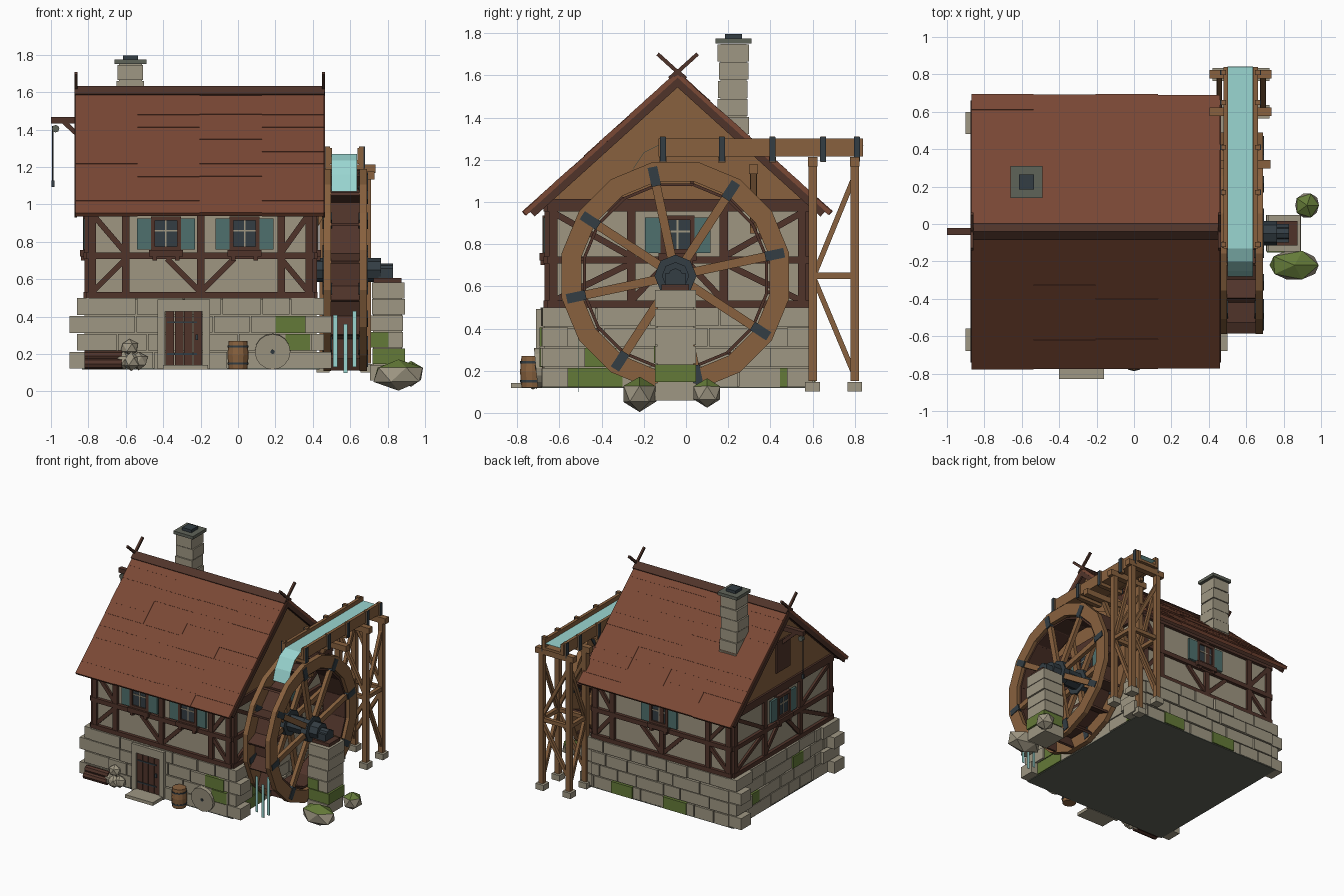
import bpy, bmesh, math, random
from mathutils import Vector, Matrix

random.seed(4)
R = random.uniform
cube = bpy.data.objects.get("Cube")
if cube:
    bpy.data.objects.remove(cube, do_unlink=True)

COLOURS = {"stone": "9F9783", "plaster": "9F9681", "dark_timber": "50342A", "wood": "88613E",
           "roof_tile": "7A4835", "moss": "647A38", "teal_paint": "4E706D", "iron": "333D43",
           "water": "9AD6D1", "dark_stone": "5F6359"}


def linear(h):
    return [((int(h[i:i + 2], 16) / 255 + 0.055) / 1.055) ** 2.4 for i in (0, 2, 4)] + [1]


MATS = {}
for key, code in COLOURS.items():
    m = MATS[key] = bpy.data.materials.new(key)
    m.use_nodes = True
    m.diffuse_color = linear(code)
    bsdf = m.node_tree.nodes["Principled BSDF"]
    bsdf.inputs["Base Color"].default_value = linear(code)
    bsdf.inputs["Roughness"].default_value = 0.9

X, Y, Z = Vector((1, 0, 0)), Vector((0, 1, 0)), Vector((0, 0, 1))


class Part:
    """Collects primitives into one flat shaded object."""
    def __init__(self, name):
        self.name, self.bm, self.mats = name, bmesh.new(), []

    def paint(self, faces, mat):
        if mat not in self.mats:
            self.mats.append(mat)
        for f in faces:
            f.material_index = self.mats.index(mat)

    def box(self, c, size, mat, axes=(X, Y, Z)):
        m = Matrix([a * s for a, s in zip(axes, size)]).transposed().to_4x4()
        vs = bmesh.ops.create_cube(self.bm, size=1, matrix=Matrix.Translation(c) @ m)["verts"]
        self.paint({f for v in vs for f in v.link_faces}, mat)

    def beam(self, a, b, w, d, mat, n=X):
        a, b = Vector(a), Vector(b)
        t = (b - a).normalized()
        self.box((a + b) / 2, ((b - a).length, w, d), mat, (t, n.cross(t), n))

    def cyl(self, a, b, r, mat, n=8, r2=None):
        a, b = Vector(a), Vector(b)
        m = Matrix.Translation((a + b) / 2) @ (b - a).to_track_quat("Z", "Y").to_matrix().to_4x4()
        vs = bmesh.ops.create_cone(self.bm, cap_ends=True, segments=n, radius1=r, depth=(b - a).length,
                                   radius2=r if r2 is None else r2, matrix=m)["verts"]
        self.paint({f for v in vs for f in v.link_faces}, mat)

    def prism(self, outline, x0, x1, mat):
        """Extrude a (y, z) outline along x."""
        rings = [[self.bm.verts.new((x, y, z)) for y, z in outline] for x in (x0, x1)]
        n = len(outline)
        fs = [self.bm.faces.new(r) for r in rings]
        fs += [self.bm.faces.new((rings[0][i], rings[0][(i + 1) % n], rings[1][(i + 1) % n], rings[1][i]))
               for i in range(n)]
        self.paint(fs, mat)

    def rock(self, c, size, jitter, mat, top=None):
        vs = bmesh.ops.create_icosphere(self.bm, subdivisions=1, radius=1)["verts"]
        for v in vs:
            v.co = Vector(c) + Vector([a * s * R(1 - jitter, 1) for a, s in zip(v.co, size)])
        fs = {f for v in vs for f in v.link_faces}
        self.paint(fs, mat)
        if top:
            self.bm.normal_update()
            self.paint([f for f in fs if f.normal.z > 0.3], top)

    def done(self):
        bmesh.ops.recalc_face_normals(self.bm, faces=self.bm.faces)
        me = bpy.data.meshes.new(self.name)
        self.bm.to_mesh(me)
        self.bm.free()
        for k in self.mats:
            me.materials.append(MATS[k])
        bpy.context.collection.objects.link(bpy.data.objects.new(self.name, me))


# Walls: origin, direction along the wall, outward normal, half length
CX, CY, HX, HY = -0.2, -0.04, 0.6, 0.61
WALLS = {"front": (Vector((CX, CY - HY, 0)), X, -Y, HX), "back": (Vector((CX, CY + HY, 0)), X, Y, HX),
         "left": (Vector((CX - HX, CY, 0)), Y, -X, HY), "right": (Vector((CX + HX, CY, 0)), Y, X, HY)}


def wpos(w, u, z, out):
    o, U, N, _ = WALLS[w]
    return o + U * u + N * out + Z * z


def wbox(p, w, u, z, out, size, mat):
    p.box(wpos(w, u, z, out), size, mat, (WALLS[w][1], Z, WALLS[w][2]))


# Stone foundation with coursed blocks, mossy blocks and alternating corner stones
MOSSY = [("front", 2, 0.48, 0.16), ("front", 1, 0.52, 0.13), ("right", 0, -0.4, 0.28), ("right", 1, -0.39, 0.2),
         ("right", 0, 0.51, 0.05), ("back", 0, 0.33, 0.18), ("back", 0, -0.13, 0.2),
         ("left", 1, 0.4, 0.13), ("left", 2, -0.15, 0.13)]
p = Part("stone_foundation")
p.box((CX, CY, 0.31), (1.24, 1.26, 0.37), "stone")
p.box((CX, CY, 0.121), (1.27, 1.29, 0.008), "dark_stone")
for w, (o, U, N, half) in WALLS.items():
    for row in range(4):
        u = -half
        while u < half - 0.02:
            ln = min(R(0.13, 0.27), half - u)
            wbox(p, w, u + ln / 2, 0.167 + row * 0.096, R(0.012, 0.022), (ln - 0.008, 0.088, 0.04), "stone")
            u += ln
for w, row, u, ln in MOSSY:
    wbox(p, w, u, 0.167 + row * 0.096, 0.025, (ln, 0.09, 0.04), "moss")
for sx in (-1, 1):
    for sy in (-1, 1):
        for row in range(4):
            lx, ly, reach = (0.2, 0.12, 0.1) if row % 2 == 0 else (0.13, 0.2, 0.06)
            p.box((CX + sx * (HX + reach - lx / 2), CY + sy * (HY + 0.03 - ly / 2), 0.167 + row * 0.096),
                  (lx, ly, 0.09), "stone")
p.done()

# Plaster storey and boarded attic
p = Part("plaster_walls")
p.box((CX, CY, 0.74), (2 * HX, 2 * HY, 0.5), "plaster")
p.done()
p = Part("attic_gables")
p.prism([(CY - 0.62, 0.97), (CY + 0.62, 0.97), (CY + 0.62, 1.0), (CY, 1.56), (CY - 0.62, 1.0)],
        CX - HX - 0.01, CX + HX + 0.01, "wood")
p.done()

# Half-timber frame
p = Part("timber_frame")
for w, (o, U, N, half) in WALLS.items():
    e = half - 0.02
    inner = (-0.4, 0, 0.43) if U == X else (-0.22, 0.22)
    for z, h in ((0.515, 0.035), (0.725, 0.035), (0.985, 0.06)):
        wbox(p, w, 0, z, 0.005, (2 * half + 0.02, h, 0.04), "dark_timber")
    for u in (-e, e) + inner:
        wbox(p, w, u, 0.74, 0.004, (0.04, 0.47, 0.036), "dark_timber")
    for s, i in ((-1, inner[0]), (1, inner[-1])):
        for z0, z1 in ((0.53, 0.71), (0.95, 0.74)):
            p.beam(wpos(w, s * e, z0, 0.002), wpos(w, i, z1, 0.002), 0.03, 0.03, "dark_timber", N)
    for a, b in (((0, 0.18), (0, -0.18)) if U == X else ((-0.22, -0.05), (0.22, 0.05))):
        p.beam(wpos(w, a, 0.53, 0.002), wpos(w, b, 0.71, 0.002), 0.03, 0.03, "dark_timber", N)
p.done()


def window(w, u, tag):
    p = Part("window_" + tag)
    wbox(p, w, u, 0.845, 0.003, (0.14, 0.16, 0.03), "iron")
    for s in (-1, 1):
        wbox(p, w, u + s * 0.07, 0.845, 0.012, (0.022, 0.18, 0.036), "dark_timber")
        wbox(p, w, u, 0.845 + s * 0.08, 0.012, (0.15, 0.022, 0.036), "dark_timber")
        wbox(p, w, u + s * 0.118, 0.842, 0.017, (0.075, 0.168, 0.018), "teal_paint")
        wbox(p, w, u + s * 0.06, 0.715, 0.025, (0.025, 0.03, 0.03), "dark_timber")
    wbox(p, w, u, 0.845, 0.018, (0.008, 0.15, 0.008), "plaster")
    wbox(p, w, u, 0.86, 0.018, (0.13, 0.008, 0.008), "plaster")
    wbox(p, w, u, 0.74, 0.022, (0.18, 0.035, 0.045), "dark_timber")
    p.done()


for w, u, tag in (("front", -0.185, "front_left"), ("front", 0.235, "front_right"), ("back", 0.02, "back"),
                  ("left", 0, "left"), ("right", 0, "right")):
    window(w, u, tag)

# Roof: deck, lapped tile courses, bargeboards, crossed finials and ridge boards
SLOPE = math.atan2(0.66, 0.73)
p, deck = Part("roof_tiles"), Part("roof_deck_and_bargeboards")
for s in (-1, 1):
    d = Vector((0, s * math.cos(SLOPE), -math.sin(SLOPE)))
    n = Vector((0, s * math.sin(SLOPE), math.cos(SLOPE)))
    top = Vector((CX - 0.005, CY, 1.62))
    deck.box(top + d * 0.48 - n * 0.035, (1.31, 0.96, 0.025), "dark_timber", (X, d, n))
    rows, length, width, tilt = 10, 0.98, 0.3325, 0.01
    dd, nn = d * math.cos(tilt) + n * math.sin(tilt), n * math.cos(tilt) - d * math.sin(tilt)
    for r in range(rows):
        for col in range(4):
            at = top + d * ((r + 0.5) * length / rows + R(0, 0.008)) - n * R(0.011, 0.015)
            at.x = -0.87 + (col + 0.5) * width
            p.box(at, (width, length / rows + 0.014, 0.024), "roof_tile", (X, dd, nn))
    for x in (-0.867, 0.457):
        at = Vector((x, CY, top.z)) - n * 0.04
        deck.beam(at + d * 0.02, at + d * 0.965, 0.034, 0.014, "dark_timber")
        at += n * 0.037
        deck.beam(at + d * 0.03, at - d * 0.125, 0.018, 0.016, "dark_timber")
    deck.box(top + d * 0.022 + n * 0.002, (1.337, 0.06, 0.014), "dark_timber", (X, d, n))
deck.done()
p.done()

# Chimney
p = Part("chimney")
for i in range(7):
    p.box((-0.575 + R(-0.006, 0.006), 0.225 + R(-0.006, 0.006), 1.19 + i * 0.086),
          (R(0.135, 0.15), R(0.135, 0.15), 0.08), "stone")
p.box((-0.575, 0.225, 1.45), (0.125, 0.125, 0.6), "stone")
p.box((-0.575, 0.225, 1.763), (0.17, 0.17, 0.024), "dark_stone")
p.box((-0.575, 0.225, 1.785), (0.08, 0.08, 0.024), "iron")
p.done()

# Door with stone surround and step
p = Part("front_door")
for s in (-1, 1):
    wbox(p, "front", -0.09 + s * 0.12, 0.305, 0.03, (0.04, 0.37, 0.06), "stone")
wbox(p, "front", -0.09, 0.46, 0.03, (0.28, 0.065, 0.062), "stone")
for i in range(4):
    wbox(p, "front", -0.09 + (i - 1.5) * 0.05, 0.28, 0.025, (0.046, 0.3, 0.05), "dark_timber")
for z in (0.2, 0.37):
    wbox(p, "front", -0.1, z, 0.052, (0.16, 0.01, 0.006), "iron")
wbox(p, "front", -0.02, 0.29, 0.055, (0.014, 0.03, 0.01), "iron")
p.box((-0.28, -0.76, 0.13), (0.24, 0.14, 0.025), "stone")
p.done()

# Attic hatch and hoist on the left gable
p = Part("hoist_and_hatch")
p.box((-0.815, CY, 1.24), (0.012, 0.17, 0.24), "dark_timber")
p.beam((-1, CY, 1.45), (-0.8, CY, 1.45), 0.035, 0.035, "dark_timber", Y)
p.beam((-0.93, CY, 1.44), (-0.81, CY, 1.33), 0.025, 0.025, "dark_timber", Y)
p.cyl((-0.975, CY - 0.015, 1.405), (-0.975, CY + 0.015, 1.405), 0.02, "dark_stone")
p.cyl((-0.99, CY, 1.12), (-0.99, CY, 1.42), 0.004, "iron", 5)
p.box((-0.99, CY, 1.11), (0.016, 0.016, 0.035), "iron")
p.done()

# Water wheel
WY, WZ, N = -0.05, 0.65, 16


def polar(x, r, a):
    return Vector((x, WY + r * math.cos(a), WZ + r * math.sin(a)))


p = Part("water_wheel")
for i in range(N):
    a, b = math.tau * (i - 0.5) / N, math.tau * (i + 0.5) / N
    for x in (0.477, 0.67):
        quad = [polar(0, r, t) for r, t in ((0.455, a), (0.55, a), (0.55, b), (0.455, b))]
        p.prism([(v.y, v.z) for v in quad], x - 0.02, x + 0.02, "wood")
    p.beam(polar(0.573, 0.44, a), polar(0.573, 0.44, b), 0.014, 0.19, "dark_timber")
    p.beam(polar(0.573, 0.435, a), polar(0.573, 0.535, a + 0.12), 0.016, 0.17, "dark_timber")
for i in range(8):
    a = math.radians(12 + 45 * i)
    for x in (0.477, 0.67):
        p.beam(polar(x, 0.06, a), polar(x, 0.5, a), 0.042, 0.03, "wood")
        p.beam(polar(x, 0.435, a), polar(x, 0.527, a), 0.046, 0.05, "iron")
for x in (0.477, 0.67):
    p.cyl((x - 0.025, WY, WZ), (x + 0.025, WY, WZ), 0.1, "iron", 8)
p.cyl((0.41, WY, WZ), (0.765, WY, WZ), 0.065, "iron")
p.cyl((0.4, WY, WZ), (0.83, WY, WZ), 0.035, "iron")
p.done()

# Bearing pier
p = Part("bearing_pier")
for i in range(6):
    p.box((0.8 + R(-0.006, 0.006), -0.05, 0.1 + i * 0.088), (0.175, 0.195, 0.083),
          "moss" if i == 1 else "stone")
p.box((0.8, -0.05, 0.32), (0.155, 0.17, 0.5), "stone")
p.box((0.757, -0.06, 0.276), (0.094, 0.185, 0.08), "moss")
p.box((0.8, -0.05, 0.595), (0.15, 0.13, 0.025), "dark_timber")
p.box((0.79, -0.05, 0.63), (0.08, 0.1, 0.06), "iron")
p.done()

# Flume trough with side cleats and iron plates
p = Part("flume_trough")
for s in (-1, 1):
    x = 0.57 + s * 0.08
    p.box((x, 0.355, 1.258), (0.024, 0.97, 0.085), "wood")
    for y in (-0.11, 0.17, 0.41, 0.65, 0.81):
        p.box((x + s * 0.01, y, 1.25), (0.026, 0.026, 0.12), "wood")
        p.box((x + s * 0.025, y, 1.25), (0.008, 0.028, 0.118), "iron")
p.box((0.57, 0.355, 1.228), (0.15, 0.97, 0.02), "wood")
for y in (-0.11, 0.17, 0.41):
    p.box((0.57, y, 1.2), (0.2, 0.035, 0.025), "wood")
p.done()

# Flume trestle and wall bracket
p = Part("flume_trestle")
for y in (0.6, 0.8):
    p.box((0.57, y, 1.19), (0.33, 0.045, 0.045), "wood")
    p.beam((0.46, y, 0.25), (0.685, y, 0.62), 0.025, 0.025, "wood", Y)
    p.beam((0.685, y, 0.68), (0.46, y, 1.1), 0.025, 0.025, "wood", Y)
    p.box((0.57, y, 0.65), (0.23, 0.03, 0.03), "wood")
for x in (0.455, 0.69):
    for y in (0.6, 0.8):
        p.box((x, y, 0.66), (0.04, 0.04, 1.02), "wood")
        p.box((x, y, 0.125), (0.07, 0.07, 0.045), "stone")
    p.box((x, 0.7, 0.65), (0.03, 0.2, 0.03), "wood")
    p.beam((x, 0.61, 0.66), (x, 0.79, 1.1), 0.025, 0.025, "wood")
    p.beam((x, 0.61, 0.63), (x, 0.79, 0.2), 0.025, 0.025, "wood")
p.box((0.565, 0.32, 1.155), (0.33, 0.045, 0.045), "wood")
p.box((0.41, 0.32, 1.0), (0.03, 0.035, 0.3), "wood")
p.beam((0.41, 0.32, 0.88), (0.55, 0.32, 1.14), 0.03, 0.03, "wood", Y)
p.done()

# Water in the flume, the fall, and drips off the wheel
p = Part("water")
flow = [(0.84, 1.27), (-0.13, 1.27), (-0.2, 1.235), (-0.25, 1.16), (-0.28, 1.07)]
for (y0, z0), (y1, z1) in zip(flow, flow[1:]):
    p.prism([(y0, z0), (y1, z1), (y1 + 0.001, z1 - 0.002), (y0 + 0.001, z0 - 0.002)], 0.5, 0.635, "water")
for x, z0, z1 in ((0.52, 0.13, 0.41), (0.575, 0.1, 0.36), (0.622, 0.13, 0.43)):
    p.box((x, -0.51, (z0 + z1) / 2), (0.022, 0.002, z1 - z0), "water")
p.done()

# Yard props: logs, sacks, barrel, millstone, boulders
p = Part("log_pile")
for y, z in ((-0.73, 0.148), (-0.69, 0.148), (-0.71, 0.19)):
    p.cyl((-0.82, y, z), (-0.62, y, z), 0.028, "dark_timber")
p.done()
p = Part("grain_sacks")
for x, y, z in ((-0.61, -0.71, 0.165), (-0.53, -0.71, 0.165), (-0.57, -0.725, 0.16), (-0.58, -0.7, 0.235)):
    p.rock((x, y, z), (0.055, 0.045, 0.052), 0.12, "stone")
p.done()
p = Part("barrel")
for z0, z1, r0, r1 in ((0.12, 0.195, 0.05, 0.057), (0.195, 0.27, 0.057, 0.05)):
    p.cyl((0, -0.73, z0), (0, -0.73, z1), r0, "wood", 12, r1)
for z in (0.15, 0.24):
    p.cyl((0, -0.73, z - 0.005), (0, -0.73, z + 0.005), 0.056, "iron", 12)
p.done()
p = Part("millstone")
p.cyl((0.185, -0.712, 0.212), (0.185, -0.68, 0.215), 0.095, "stone", 16)
p.cyl((0.185, -0.715, 0.212), (0.185, -0.7, 0.215), 0.012, "iron")
p.done()
p = Part("mossy_boulders")
p.rock((0.858, -0.22, 0.09), (0.155, 0.095, 0.088), 0.08, "stone", "moss")
p.rock((0.925, 0.1, 0.095), (0.078, 0.08, 0.075), 0.1, "stone", "moss")
p.done()
